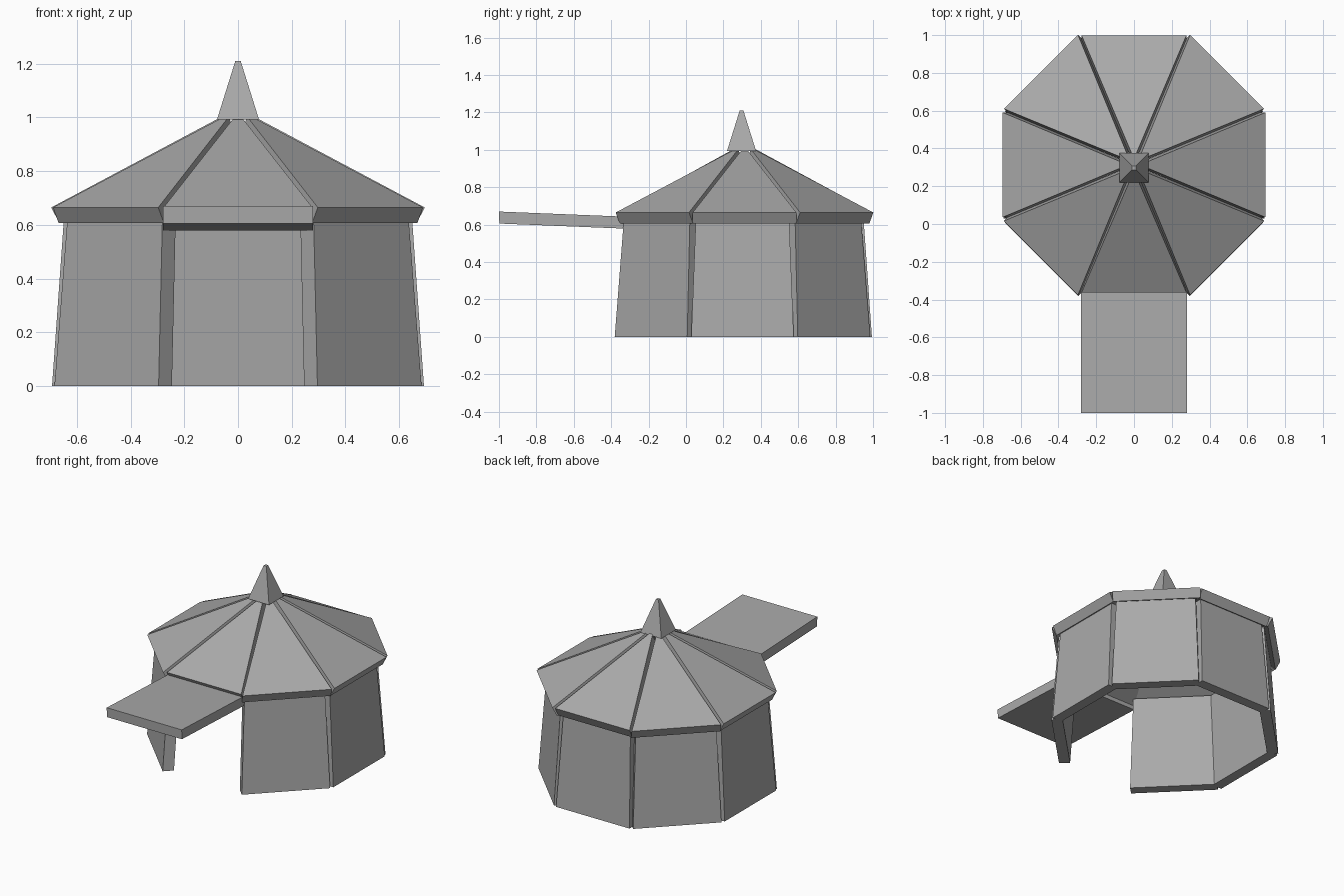
import bpy
import bmesh
from math import radians
from mathutils import Matrix, Vector

old = bpy.data.objects.get("Cube")
if old:
    bpy.data.objects.remove(old, do_unlink=True)

canvas = bpy.data.materials.new("grey_canvas")
canvas.use_nodes = True
colour = (0.4, 0.4, 0.4, 1)
canvas.diffuse_color = colour
canvas.node_tree.nodes["Principled BSDF"].inputs["Base Color"].default_value = colour


def solid(name, lower, upper, matrix):
    """Six-sided solid between two matching four-point outlines."""
    bm = bmesh.new()
    a = [bm.verts.new(p) for p in lower]
    b = [bm.verts.new(p) for p in upper]
    bm.faces.new(a)
    bm.faces.new(b)
    for i in range(4):
        j = (i + 1) % 4
        bm.faces.new((a[i], a[j], b[j], b[i]))
    bmesh.ops.recalc_face_normals(bm, faces=bm.faces)
    mesh = bpy.data.meshes.new(name)
    bm.to_mesh(mesh)
    bm.free()
    mesh.materials.append(canvas)
    obj = bpy.data.objects.new(name, mesh)
    obj.matrix_world = matrix
    bpy.context.collection.objects.link(obj)
    return obj


def panel(name, low, high, offset, matrix):
    """Tapered slab; low and high are (half width, radius, height)."""
    outer = [Vector((s * w, -r, z)) for (w, r, z), signs in
             ((low, (-1, 1)), (high, (1, -1))) for s in signs]
    inner = [p + Vector(offset) for p in outer]
    return solid(name, outer, inner, matrix)


def square(half, z):
    return [(-half, -half, z), (half, -half, z), (half, half, z), (-half, half, z)]


names = ["front", "front_left", "left", "back_left",
         "back", "back_right", "right", "front_right"]
roof_radius = [0.675, 0.697, 0.695, 0.697, 0.685, 0.697, 0.695, 0.697]

for i, side in enumerate(names):
    turn = Matrix.Rotation(radians(45 * i), 4, "Z")
    # Sloping roof panels
    panel("roof_" + side, (0.277, roof_radius[i], 0.665), (0.012, 0.06, 1.003),
          (0, 0.03, -0.058), Matrix.Translation((0, 0.313, 0)) @ turn)
    # Leaning wall panels, leaving the front open
    if side != "front":
        panel("wall_" + side, (0.274, 0.692, 0), (0.25, 0.648, 0.62),
              (0, 0.07, 0), Matrix.Translation((0, 0.302, 0)) @ turn)

# Awning over the entrance
panel("awning", (0.28, 1.0, 0.67), (0.28, 0.333, 0.643),
      (0, 0.002, -0.064), Matrix.Identity(4))

# Pointed finial on the roof
solid("finial", square(0.078, 0.993), square(0.01, 1.21),
      Matrix.Translation((0, 0.297, 0)))
